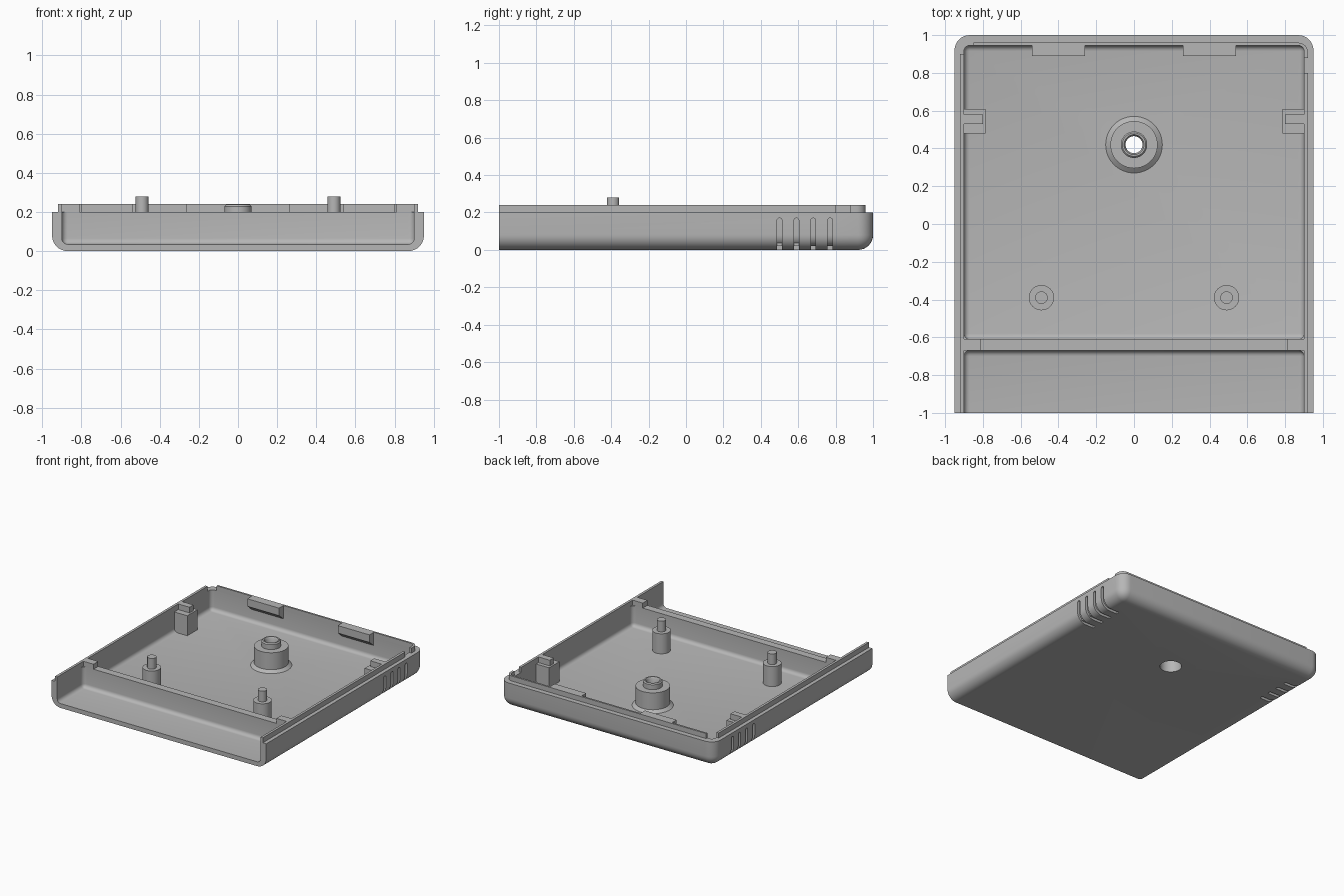
import bpy, bmesh
from math import tau

cube = bpy.data.objects.get("Cube")
if cube:
    bpy.data.objects.remove(cube, do_unlink=True)

grey = bpy.data.materials.new("mid grey plastic")
grey.use_nodes = True
grey.diffuse_color = (0.47, 0.47, 0.47, 1)
grey.node_tree.nodes["Principled BSDF"].inputs["Base Color"].default_value = (0.47, 0.47, 0.47, 1)


def finish(name, bm):
    bmesh.ops.recalc_face_normals(bm, faces=bm.faces[:])
    mesh = bpy.data.meshes.new(name)
    bm.to_mesh(mesh)
    bm.free()
    mesh.materials.append(grey)
    ob = bpy.data.objects.new(name, mesh)
    bpy.context.collection.objects.link(ob)
    return ob


def block(name, x, y, z, radius=0, rule=None, segments=8):
    """Box from axis ranges; edges whose midpoint passes the rule are rounded."""
    bm = bmesh.new()
    bmesh.ops.create_cube(bm, size=1)
    for v in bm.verts:
        v.co = [r[0] if c < 0 else r[1] for c, r in zip(v.co, (sorted(x), y, z))]
    if radius:
        picked = [e for e in bm.edges if rule((e.verts[0].co + e.verts[1].co) / 2)]
        bmesh.ops.bevel(bm, geom=picked, offset=radius, segments=segments,
                        profile=0.5, affect='EDGES', clamp_overlap=True)
    return finish(name, bm)


def lathe(name, profile, x, y, closed=False, steps=48):
    bm = bmesh.new()
    verts = [bm.verts.new((r, 0, z)) for r, z in profile]
    edges = [bm.edges.new(pair) for pair in zip(verts, verts[1:])]
    if closed:
        edges.append(bm.edges.new((verts[-1], verts[0])))
    bmesh.ops.spin(bm, geom=verts + edges, cent=(0, 0, 0), axis=(0, 0, 1),
                   angle=tau, steps=steps, use_duplicate=False)
    bmesh.ops.remove_doubles(bm, verts=bm.verts[:], dist=0.0001)
    bmesh.ops.translate(bm, verts=bm.verts[:], vec=(x, y, 0))
    return finish(name, bm)


def activate(ob):
    bpy.ops.object.select_all(action='DESELECT')
    ob.select_set(True)
    bpy.context.view_layer.objects.active = ob


def cut(target, cutter, keep=False):
    activate(target)
    mod = target.modifiers.new("cut", 'BOOLEAN')
    mod.operation, mod.solver, mod.object = 'DIFFERENCE', 'EXACT', cutter
    bpy.ops.object.modifier_apply(modifier=mod.name)
    if not keep:
        bpy.data.objects.remove(cutter, do_unlink=True)


FLOOR, RIM, LIP = 0.035, 0.2, 0.24
FRONT, WALL = -1, 0.9
TOP = 0.4


def open_front(front, top):
    return lambda m: m.z < top - 0.001 and m.y > front + 0.001


# Tray shell with two compartments, leaving the cross wall between them
tray = block("tray", (-0.95, 0.95), (FRONT, 1), (0, RIM), 0.08, open_front(FRONT, RIM))
cut(tray, block("front_cavity", (-WALL, WALL), (-1.2, -0.67), (FLOOR, TOP), 0.03,
                open_front(-1.2, TOP), 5))
cut(tray, block("main_cavity", (-WALL, WALL), (-0.61, 0.945), (FLOOR, TOP), 0.03,
                lambda m: m.z < TOP - 0.001, 5))
cut(tray, lathe("bore", [(0, -0.1), (0.08, -0.1), (0.08, 0.1), (0, 0.1)], 0, 0.42))

# Shallow vent grooves wrapping round the lower side edges
core = block("groove_core", (-0.93, 0.93), (-1.2, 0.98), (0.02, TOP), 0.06,
             open_front(-1.2, TOP))
for side in (-1, 1):
    for i in range(4):
        y = 0.5 + 0.09 * i
        slot = block("slot", (side * 0.8, side * 1.1), (y - 0.013, y + 0.013), (-0.1, 0.17),
                     0.012, lambda m: m.z > 0.16 and abs(m.y - y) > 0.005, 4)
        cut(slot, core, keep=True)
        cut(tray, slot)
bpy.data.objects.remove(core, do_unlink=True)

# Raised lip inside the rim, with gaps near the back corners
lip = block("lip", (-0.92, 0.92), (FRONT, 0.96), (RIM, LIP), 0.05,
            lambda m: m.y > 0.9 and abs(m.x) > 0.9)
cut(lip, block("lip_inside", (-WALL, WALL), (-1.2, 0.945), (0.1, TOP), 0.03,
               lambda m: m.y > 0.9 and abs(m.x) > 0.8))
cut(lip, block("right_gap", (0.8, 1), (0.8, 0.88), (0.1, TOP)))
cut(lip, block("corner_gap", (-1, -0.85), (0.9, 1.1), (0.1, TOP)))

parts = [tray, lip]

for side, word in ((1, "left"), (-1, "right")):
    # Raised ends of the cross wall
    parts.append(block(word + "_wall_end", (side * 0.81, side * WALL), (-0.67, -0.61),
                       (RIM, LIP)))
    # Side catch: block with a nub
    parts.append(block(word + "_catch_block", (side * 0.785, side * 0.91), (0.48, 0.61),
                       (0.02, 0.195)))
    parts.append(block(word + "_catch_nub", (side * 0.8, side * 0.905), (0.53, 0.58),
                       (0.19, LIP)))
    # Back clip with a sloping underside
    clip = block(word + "_back_clip", (side * 0.26, side * 0.54), (0.89, 0.95), (0.13, LIP))
    for v in clip.data.vertices:
        if v.co.y < 0.9 and v.co.z < 0.2:
            v.co.z += 0.05
    parts.append(clip)
    # Locating post with a pin
    parts.append(lathe(word + "_post", [(0, 0.02), (0.067, 0.02), (0.067, 0.195),
                                        (0.033, 0.195), (0.033, 0.28), (0, 0.28)],
                       side * 0.49, -0.39, steps=32))

# Hollow screw boss over the bore
parts.append(lathe("screw_boss", [
    (0.08, 0.02), (0.08, 0.15), (0.045, 0.15), (0.045, 0.225), (0.053, 0.237),
    (0.062, 0.237), (0.07, 0.229), (0.07, 0.19), (0.125, 0.19), (0.125, 0.055),
    (0.15, FLOOR), (0.15, 0.02)], 0, 0.42, closed=True))

for ob in parts:
    activate(ob)
    bpy.ops.object.shade_smooth_by_angle(angle=0.6)
